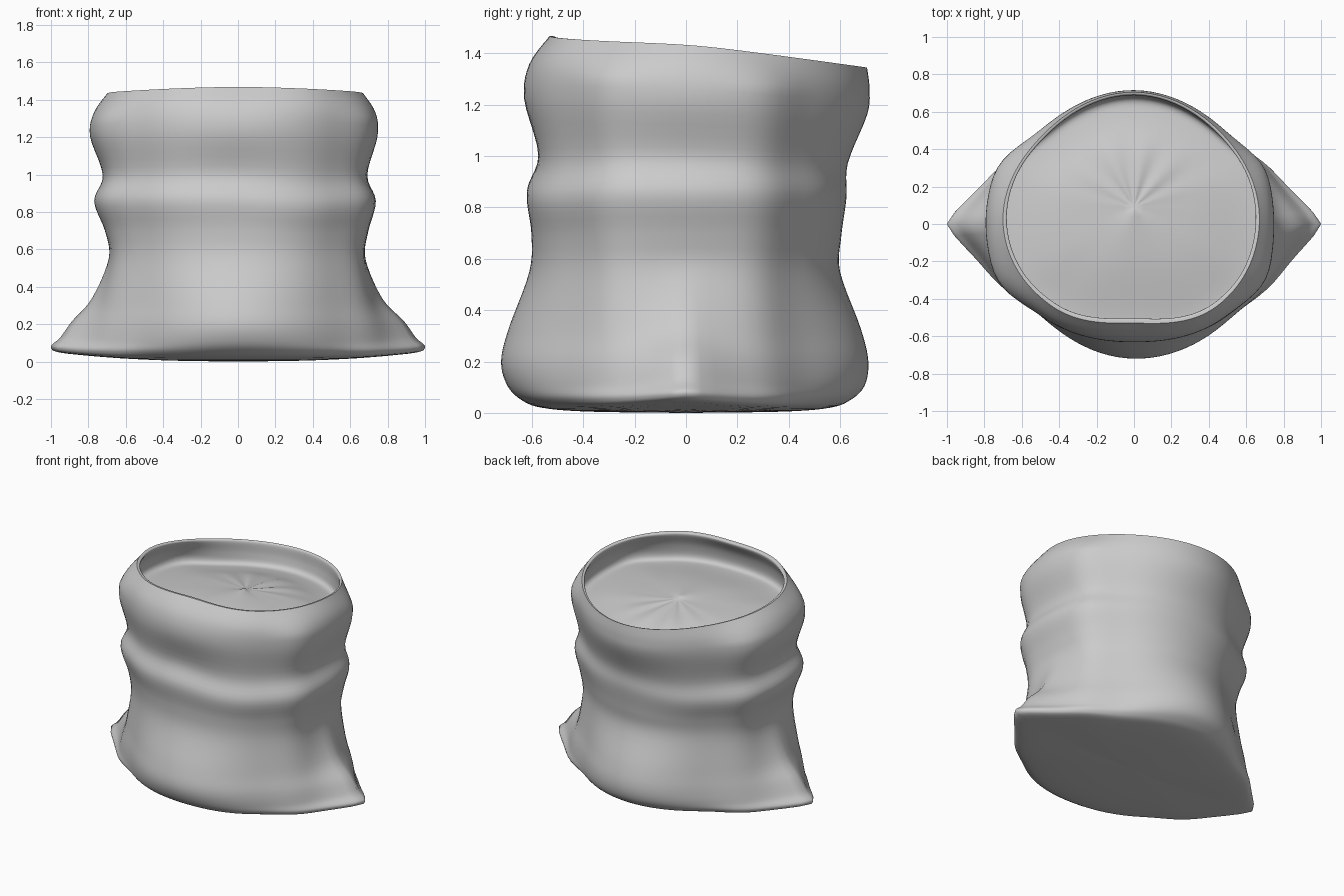
import bpy, math
from mathutils import Vector

SEG = 96    # points round each ring
STEPS = 5   # rings between two profile rows


def cubic(p0, p1, p2, p3, t):
    return 0.5 * (2 * p1 + (p2 - p0) * t + (2 * p0 - 5 * p1 + 4 * p2 - p3) * t * t
                  + (3 * p1 - p0 - 3 * p2 + p3) * t ** 3)


def ring(row, creases=0.0):
    """One closed cross-section: four half-widths, diagonals, pulled-out corners, slope."""
    z, r, b, l, f, diag, spike, slope = row
    radii = [r, (r + b) / 2 * diag * 0.99, b, (b + l) / 2 * diag * 0.98,
             l, (l + f) / 2 * diag * 1.02, f, (f + r) / 2 * diag * 1.05]
    pts = []
    for i in range(SEG):
        u = i / SEG * 8
        k, t = int(u), u - int(u)
        rad = cubic(*[radii[(k + j) % 8] for j in (-1, 0, 1, 2)], t)
        a = i / SEG * 2 * math.pi
        off = 2 * math.asin(min(abs(math.sin(a / 2)), abs(math.cos(a / 2))))
        corner = math.exp(-(off / 0.26) ** 1.3)
        # slightly squared shoulders beside the left and right ends
        shoulder = 0.035 * math.exp(-((off - 0.42) / 0.22) ** 2)
        shoulder *= min(1, max(0, (1.45 - z) / 0.15)) * min(1, rad / 0.6)
        rad += max(spike, 0) * corner + shoulder
        x, y = rad * math.cos(a), rad * math.sin(a)
        lift = 0.1 * spike * corner
        # rim: level in front with a small peak, falling away to the back
        tilt = -0.07 * (y + math.sqrt(y * y + 0.03)) + 0.025 * max(0, -math.sin(a)) ** 2
        # folds sag a little at the front right and back left
        sag = 0.025 * math.exp(-((z - 0.88) / 0.2) ** 2) * max(0, math.cos(2 * (a + 0.95))) ** 2
        fold = creases * max(0, math.sin(a)) ** 2 * math.cos(13 * a) \
            * math.sin(min(1, rad / 0.5) * math.pi)
        if creases:      # mound centre sits a little to the back
            y += 0.09 * max(0, 1 - rad / 0.5)
        pts.append(Vector((x, y, z + slope * tilt + lift - sag + fold)))
    return pts


def loft(name, rows, cap_start=False, cap_end=False, creases=0.0):
    rings = []
    n = len(rows)
    for i in range(n - 1):
        q = [rows[min(max(i + j, 0), n - 1)] for j in (-1, 0, 1, 2)]
        for s in range(STEPS):
            rings.append(ring([cubic(*c, s / STEPS) for c in zip(*q)], creases))
    rings.append(ring(rows[-1], creases))
    faces = []
    for k in range(len(rings) - 1):
        for i in range(SEG):
            j = (i + 1) % SEG
            faces.append((k * SEG + i, k * SEG + j, (k + 1) * SEG + j, (k + 1) * SEG + i))
    if cap_start:
        faces.append(tuple(reversed(range(SEG))))
    if cap_end:
        faces.append(tuple(range((len(rings) - 1) * SEG, len(rings) * SEG)))
    mesh = bpy.data.meshes.new(name)
    mesh.from_pydata([v for rg in rings for v in rg], [], faces)
    mesh.update()
    for p in mesh.polygons:
        p.use_smooth = True
    ob = bpy.data.objects.new(name, mesh)
    bpy.context.collection.objects.link(ob)
    return ob


# Cloth sack: base, pulled-out corners, rolled folds, sloping rim
# row: z, right, back, left, front, diagonal, corner pull, slope
sack_rows = [
    (0.000, 0.01, 0.01, 0.01, 0.01, 1.00, 0.00, 0.0),
    (0.005, 0.40, 0.38, 0.40, 0.38, 0.95, 0.08, 0.0),
    (0.020, 0.69, 0.56, 0.69, 0.56, 0.95, 0.22, 0.0),
    (0.050, 0.74, 0.64, 0.74, 0.64, 0.96, 0.26, 0.0),
    (0.105, 0.72, 0.695, 0.72, 0.695, 0.96, 0.23, 0.0),
    (0.200, 0.71, 0.71, 0.71, 0.72, 0.95, 0.175, 0.0),
    (0.330, 0.69, 0.68, 0.70, 0.69, 0.95, 0.08, 0.0),
    (0.550, 0.67, 0.60, 0.68, 0.61, 0.98, 0.01, 0.0),
    (0.700, 0.695, 0.605, 0.71, 0.602, 0.98, 0.00, 0.1),
    (0.860, 0.735, 0.625, 0.768, 0.62, 0.98, 0.00, 0.2),
    (1.000, 0.69, 0.63, 0.722, 0.575, 0.99, 0.00, 0.3),
    (1.210, 0.745, 0.705, 0.79, 0.63, 0.96, 0.00, 0.5),
    (1.340, 0.735, 0.715, 0.77, 0.61, 0.97, 0.00, 0.8),
    (1.445, 0.67, 0.705, 0.70, 0.53, 0.99, 0.00, 1.0),
]
loft("sack_cloth", sack_rows, cap_start=True)

# Lining and filling: inner wall curving into a shallow mound, creased at the back
fill_rows = [
    (1.445, 0.67, 0.705, 0.70, 0.53, 0.99, 0.00, 1.0),
    (1.430, 0.65, 0.69, 0.68, 0.505, 0.99, 0.00, 1.0),
    (1.340, 0.69, 0.685, 0.73, 0.56, 0.97, 0.00, 0.9),
    (1.250, 0.69, 0.66, 0.73, 0.57, 0.97, 0.00, 0.6),
    (1.240, 0.60, 0.57, 0.63, 0.49, 0.98, 0.00, 0.5),
    (1.280, 0.32, 0.34, 0.34, 0.25, 1.00, 0.00, 0.5),
    (1.298, 0.01, 0.01, 0.01, 0.01, 1.00, 0.00, 0.5),
]
loft("sack_filling", fill_rows, cap_end=True, creases=0.006)
